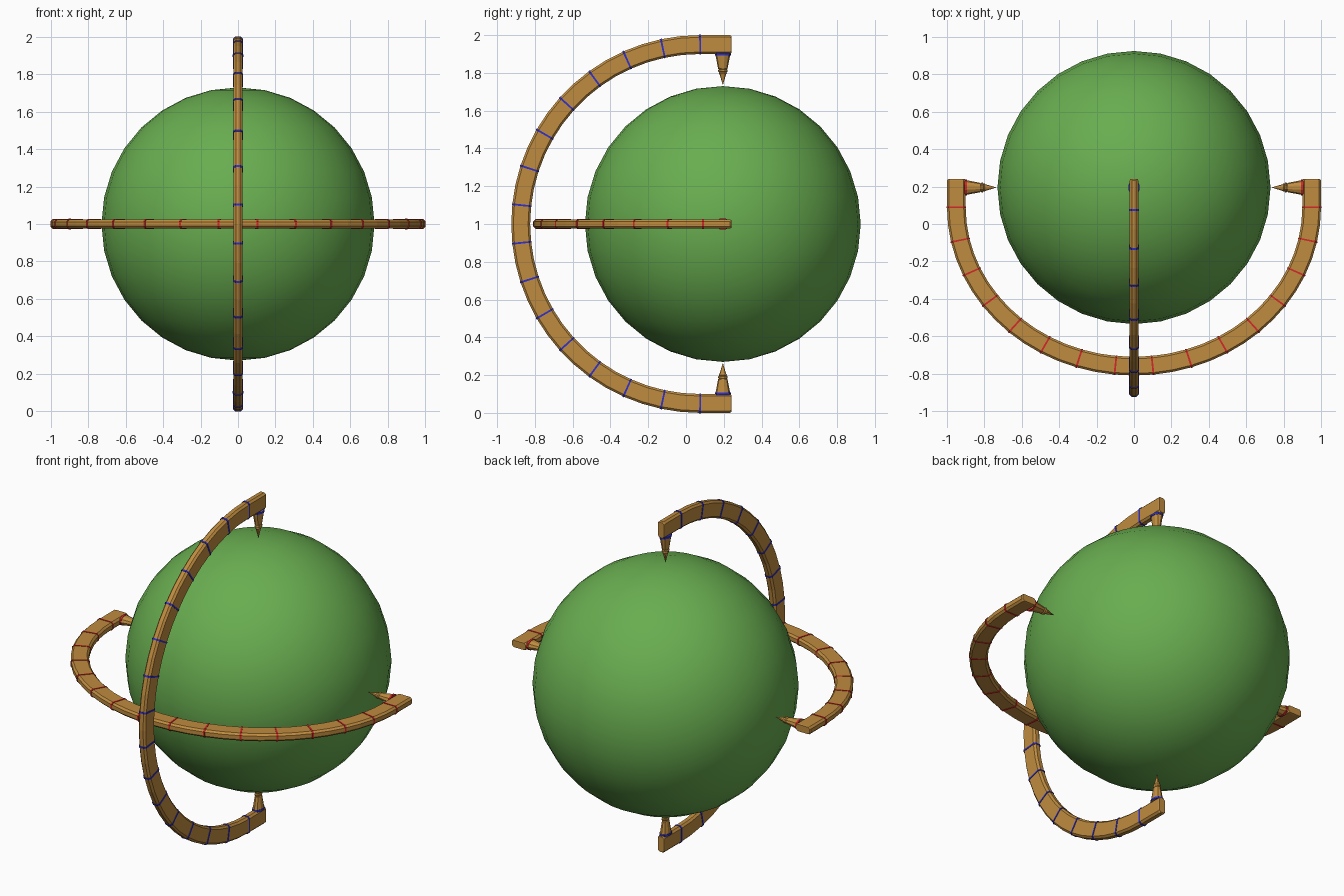
import bpy, bmesh
from math import sin, cos, pi, radians

if "Cube" in bpy.data.objects:
    bpy.data.objects.remove(bpy.data.objects["Cube"])


def material(name, rgb):
    m = bpy.data.materials.new(name)
    m.diffuse_color = (*rgb, 1)
    m.use_nodes = True
    m.node_tree.nodes["Principled BSDF"].inputs["Base Color"].default_value = m.diffuse_color
    return m


WOOD = material("wood", (0.52, 0.26, 0.05))
GREEN = material("green", (0.14, 0.42, 0.08))
RED = material("red", (0.65, 0.02, 0.02))
BLUE = material("blue", (0.03, 0.03, 0.6))
AXIS_Y = 0.195      # depth of the sphere centre and the four spikes


def horizontal(s, y, w):
    return (s, y, 1 + w)


def vertical(s, y, w):
    return (w, y, 1 + s)


def section(hw, ht, c):
    """Chamfered rectangle: u across the bow, w through its thickness."""
    return [(hw, ht - c), (hw - c, ht), (c - hw, ht), (-hw, ht - c),
            (-hw, c - ht), (c - hw, -ht), (hw - c, -ht), (hw, c - ht)]


def skin(bm, rings):
    """Bridge a list of equal point rings and cap both ends."""
    vs = [[bm.verts.new(p) for p in r] for r in rings]
    n = len(vs[0])
    for a, b in zip(vs, vs[1:]):
        for i in range(n):
            bm.faces.new((a[i], a[(i + 1) % n], b[(i + 1) % n], b[i]))
    bm.faces.new(vs[0])
    bm.faces.new(vs[-1])


def finish(bm, name, mat):
    bmesh.ops.recalc_face_normals(bm, faces=bm.faces)
    me = bpy.data.meshes.new(name)
    bm.to_mesh(me)
    bm.free()
    me.materials.append(mat)
    ob = bpy.data.objects.new(name, me)
    bpy.context.collection.objects.link(ob)
    return ob


def spike_rings(place, side, profile, sides=10):
    """Flattened lathe pointing from the bow end towards the sphere."""
    return [[place(side * (0.905 - h), AXIS_Y + r * cos(2 * pi * i / sides),
                   0.72 * r * sin(2 * pi * i / sides)) for i in range(sides)]
            for r, h in profile]


def bow(name, place, cy, a, b, band_mat):
    bar = section(0.05, 0.023, 0.011)
    sleeve = section(0.0525, 0.0255, 0.011)

    def ring(sec, t):
        return [place((a + u) * cos(t), cy - (b + u) * sin(t), w) for u, w in sec]

    def end_ring(side, y, shrink):
        return [place(side * (a + u * shrink), y, w * shrink) for u, w in bar]

    # curved bar with short straight ends
    bm = bmesh.new()
    rings = [end_ring(1, 0.24, 0.9), end_ring(1, 0.233, 1)]
    rings += [ring(bar, radians(6 * i)) for i in range(31)]
    rings += [end_ring(-1, 0.233, 1), end_ring(-1, 0.24, 0.9)]
    skin(bm, rings)
    finish(bm, name + "_bow", WOOD)

    # coloured bands every 12 degrees, plus one at each spike base
    bm = bmesh.new()
    for i in range(16):
        t = radians(12 * i)
        skin(bm, [ring(sleeve, t - 0.005), ring(sleeve, t + 0.005)])
    for side in (1, -1):
        skin(bm, spike_rings(place, side, [(0.043, 0), (0.042, 0.012)]))
    finish(bm, name + "_bands", band_mat)

    # turned spikes
    bm = bmesh.new()
    profile = [(0.041, 0), (0.025, 0.083), (0.021, 0.086), (0.026, 0.091),
               (0.026, 0.098), (0.019, 0.101), (0.022, 0.106),
               (0.017, 0.113), (0.001, 0.167)]
    for side in (1, -1):
        skin(bm, spike_rings(place, side, profile))
    finish(bm, name + "_spikes", WOOD)


# central globe
bm = bmesh.new()
bmesh.ops.create_uvsphere(bm, u_segments=32, v_segments=16, radius=0.73)
bmesh.ops.translate(bm, verts=bm.verts, vec=(0, AXIS_Y, 1))
globe = finish(bm, "globe", GREEN)
for p in globe.data.polygons:
    p.use_smooth = True

# crossed bows: the upright one passes in front of the level one
bow("upright", vertical, 0.075, 0.95, 0.95, BLUE)
bow("level", horizontal, 0.09, 0.95, 0.85, RED)
